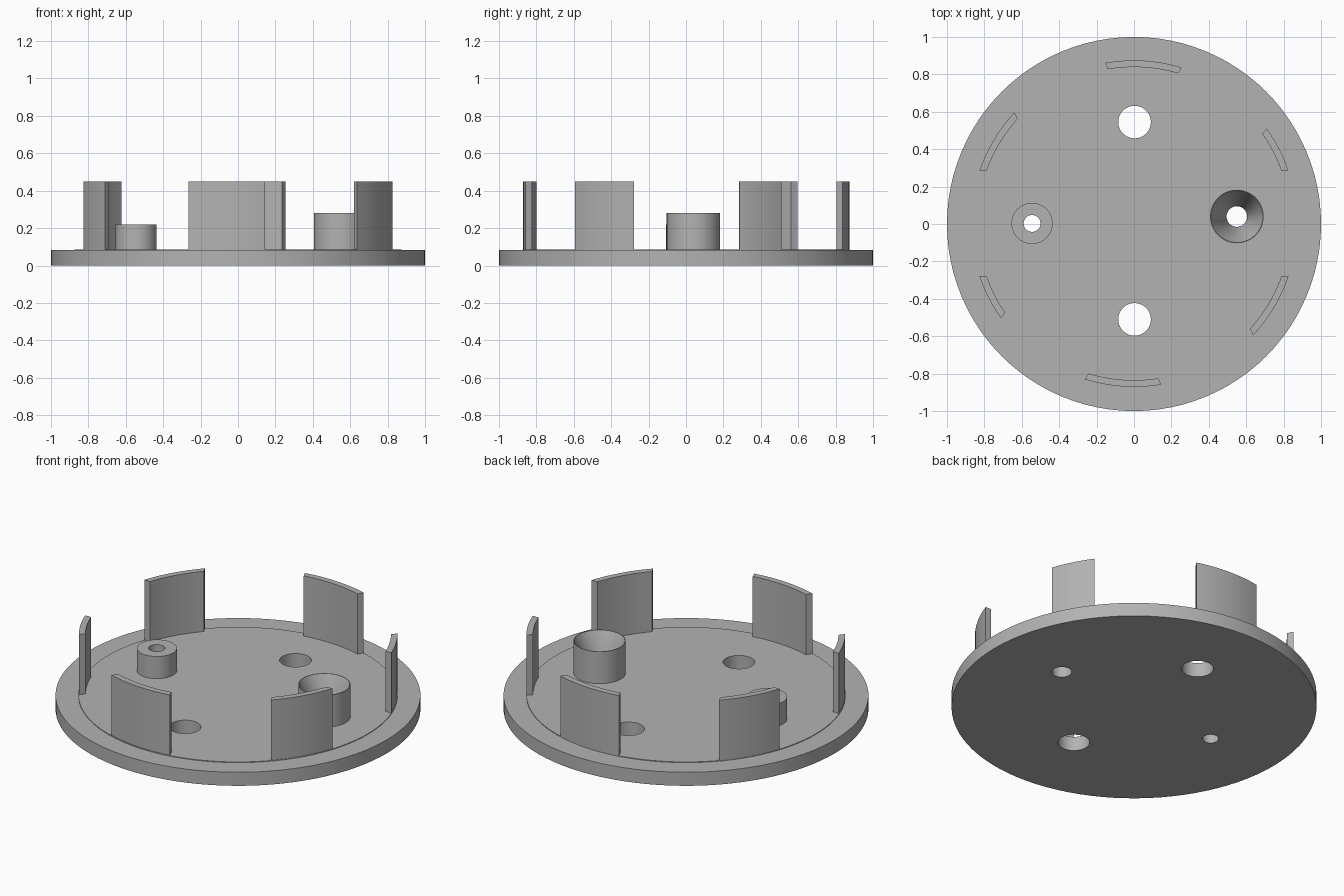
import bpy, bmesh
from math import sin, cos, tau, radians

cube = bpy.data.objects.get("Cube")
if cube:
    bpy.data.objects.remove(cube, do_unlink=True)

grey = bpy.data.materials.new("plain_grey")
grey.use_nodes = True
grey.diffuse_color = (0.45, 0.45, 0.45, 1)
grey.node_tree.nodes["Principled BSDF"].inputs["Base Color"].default_value = (0.45, 0.45, 0.45, 1)


def make_object(name, bm):
    bmesh.ops.recalc_face_normals(bm, faces=bm.faces)
    mesh = bpy.data.meshes.new(name)
    bm.to_mesh(mesh)
    bm.free()
    mesh.materials.append(grey)
    obj = bpy.data.objects.new(name, mesh)
    bpy.context.collection.objects.link(obj)
    return obj


def smooth(obj):
    bpy.ops.object.select_all(action='DESELECT')
    obj.select_set(True)
    bpy.context.view_layer.objects.active = obj
    bpy.ops.object.shade_smooth_by_angle(angle=radians(30))


def lathe(name, profile, x=0, y=0, segments=64, closed=False):
    """Turn a radius/height profile; open profiles get flat end caps."""
    bm = bmesh.new()
    rings = [[bm.verts.new((x + r * cos(tau * i / segments), y + r * sin(tau * i / segments), z))
              for i in range(segments)] for r, z in profile]
    pairs = list(zip(rings, rings[1:]))
    if closed:
        pairs.append((rings[-1], rings[0]))
    else:
        bm.faces.new(rings[0])
        bm.faces.new(rings[-1])
    for a, b in pairs:
        for i in range(segments):
            j = (i + 1) % segments
            bm.faces.new((a[i], a[j], b[j], b[i]))
    return make_object(name, bm)


def curved_tab(name, outer, inner, steps=12):
    """Upright arc wall; angle pairs in degrees for the outer and inner edge."""
    bm = bmesh.new()
    loops = []
    for z in (0.07, 0.45):
        loop = []
        for radius, (a, b) in ((0.873, outer), (0.837, inner[::-1])):
            for i in range(steps + 1):
                t = radians(a + (b - a) * i / steps)
                loop.append(bm.verts.new((radius * cos(t), 0.002 + radius * sin(t), z)))
        loops.append(loop)
    low, high = loops
    bm.faces.new(low)
    bm.faces.new(high)
    for i in range(len(low)):
        j = (i + 1) % len(low)
        bm.faces.new((low[i], low[j], high[j], high[i]))
    smooth(make_object(name, bm))


# Base disc with a very shallow raised centre
BASE_TOP = 0.086
base = lathe("base_plate", [(1, 0), (1, 0.082), (0.875, 0.082), (0.875, BASE_TOP)], segments=96)

# Through holes: two plain ones and the bores of the two posts
for x, y, r in ((0.003, 0.545, 0.087), (0.003, -0.51, 0.087),
                (-0.545, 0.003, 0.045), (0.55, 0.04, 0.055)):
    cutter = lathe("hole_cutter", [(r, -0.1), (r, 0.2)], x, y)
    cutter.hide_render = True
    mod = base.modifiers.new("hole", 'BOOLEAN')
    mod.operation = 'DIFFERENCE'
    mod.solver = 'EXACT'
    mod.object = cutter
    bpy.context.view_layer.objects.active = base
    bpy.ops.object.modifier_apply(modifier=mod.name)
    bpy.data.objects.remove(cutter, do_unlink=True)
smooth(base)

# Low post with a straight bore
smooth(lathe("small_post", [(0.11, 0.07), (0.11, 0.22), (0.045, 0.22), (0.045, 0.07)],
             -0.545, 0.003, closed=True))

# Taller post with a funnel-shaped bore
smooth(lathe("funnel_post", [(0.143, 0.07), (0.143, 0.28), (0.139, 0.28), (0.055, 0.09), (0.055, 0.07)],
             0.55, 0.04, closed=True))

# Six curved clip walls around the rim
curved_tab("back_tab", (73, 100.2), (73.7, 99.6))
curved_tab("back_left_tab", (18.9, 35.6), (19.7, 35))
curved_tab("back_right_tab", (137.1, 161.1), (138, 160.3))
curved_tab("front_right_tab", (198.8, 215.4), (199.6, 214.6))
curved_tab("front_tab", (252.4, 279.6), (253.2, 279))
curved_tab("front_left_tab", (316.9, 341.2), (317.7, 340.4))
